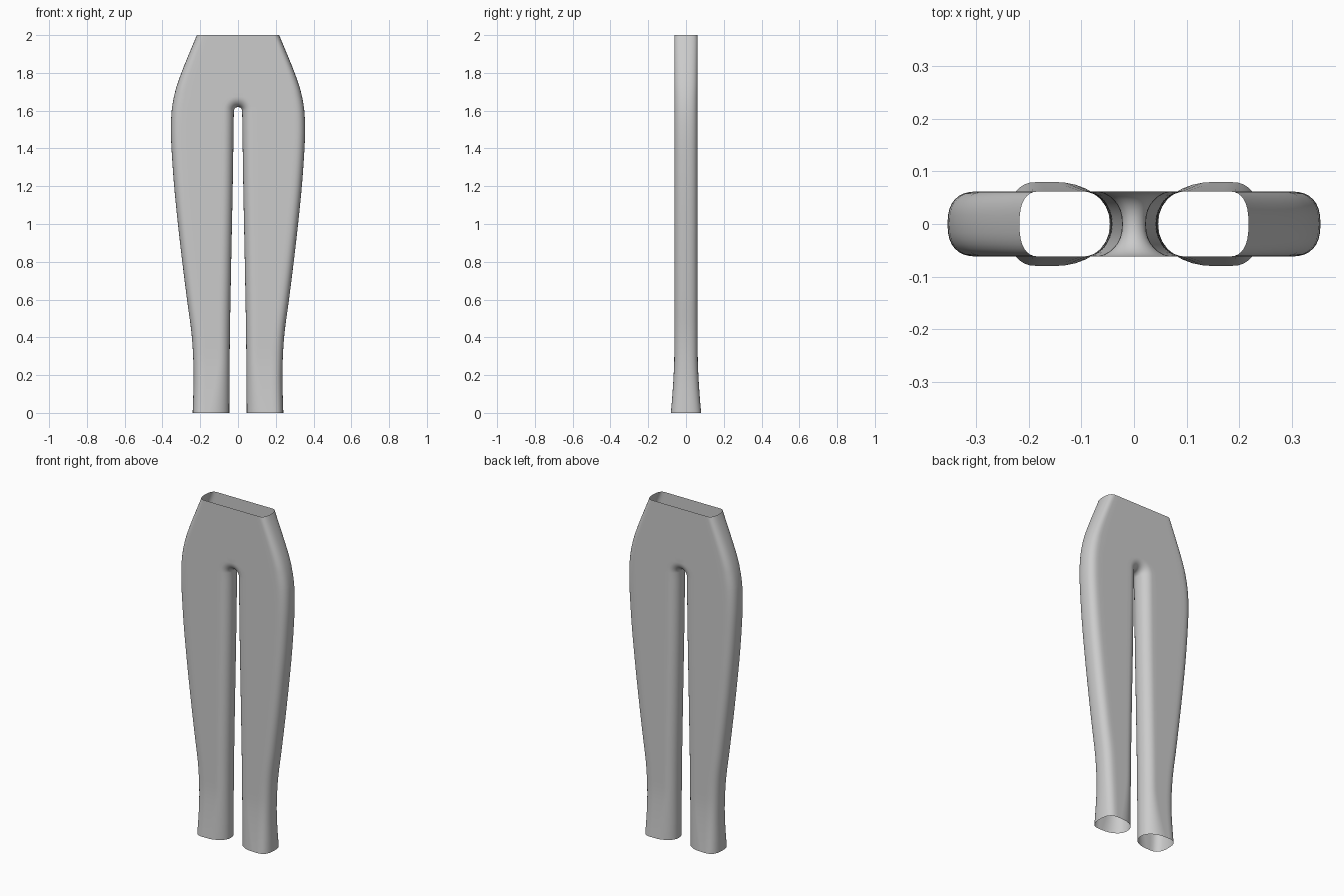
import bpy, bmesh, math

if "Cube" in bpy.data.objects:
    bpy.data.objects.remove(bpy.data.objects["Cube"], do_unlink=True)

# (height, half width) along the outer seam and the inner leg seam
OUTER = [(0, .24), (.2, .235), (.4, .244), (.6, .27), (.8, .295), (1, .318), (1.2, .338),
         (1.4, .352), (1.5, .355), (1.6, .351), (1.7, .333), (1.8, .3), (2, .218)]
INNER = [(0, .046), (.4, .043), (.8, .036), (1.2, .028), (1.6, .022)]
CROTCH_Z, ARCH = 1.597, .022
HALF_DEPTH = .062
CORNER, FLAT = 8, 8


def curve(points, z):
    """Smooth interpolation through the points."""
    last = len(points) - 1
    i = max(k for k in range(last) if points[k][0] <= z or k == 0)

    def slope(k):
        a, b = points[max(k - 1, 0)], points[min(k + 1, last)]
        return (b[1] - a[1]) / (b[0] - a[0])

    (z0, x0), (z1, x1) = points[i], points[i + 1]
    h = z1 - z0
    t = (z - z0) / h
    return ((1 + 2 * t) * (1 - t) ** 2 * x0 + t * (1 - t) ** 2 * h * slope(i)
            + t * t * (3 - 2 * t) * x1 + t * t * (t - 1) * h * slope(i + 1))


def row(inner, direction, outer_z, closed):
    """Points from the inner seam, over the front panel, to the outer seam."""
    z = inner[1]
    flare = max(0, 1 - z / .3) ** 1.5
    depth = HALF_DEPTH + .018 * flare
    round_in = .055 + .05 * flare
    round_out = .058 - .02 * max(0, (z - 1.6) / .4)
    outer_x = curve(OUTER, outer_z)
    points = []
    start = inner
    if closed:
        for k in range(CORNER):
            a = math.pi / 2 * k / CORNER
            d = round_in * (1 - math.cos(a))
            points.append((inner[0] + direction[0] * d, -depth * math.sin(a) ** .9,
                           inner[1] + direction[1] * d))
        start = (inner[0] + direction[0] * round_in, inner[1] + direction[1] * round_in)
    end_x = outer_x - round_out
    for k in range(FLAT):
        t = k / FLAT
        points.append((start[0] + (end_x - start[0]) * t, -depth,
                       start[1] + (outer_z - start[1]) * t))
    for k in range(CORNER + 1):
        a = math.pi / 2 * k / CORNER
        points.append((end_x + round_out * math.sin(a) ** .8,
                       -depth * max(0, math.cos(a)) ** .8, outer_z))
    return points


# Rows up the leg, round the crotch arch, then up the hips
rows = []
for i in range(41):
    z = CROTCH_Z * i / 41
    rows.append(row((curve(INNER, z), z), (1, 0), z, True))
for i in range(9):
    a = math.pi / 2 * i / 8
    c, s = math.cos(a), math.sin(a)
    rows.append(row((ARCH * c if i < 8 else 0, CROTCH_Z + ARCH * s),
                    (c if i < 8 else 0, s), CROTCH_Z + .08 * i / 8, True))
base = CROTCH_Z + .08
for i in range(1, 13):
    z = base + (2 - base) * i / 12
    rows.append(row((0, z), (1, 0), z, False))

# Front quarter of the garment
bm = bmesh.new()
grid = []
for points in rows:
    verts = [bm.verts.new(p) for p in points]
    grid.append([None] * (CORNER * 2 + FLAT + 1 - len(verts)) + verts)
for low, high in zip(grid, grid[1:]):
    for k in range(len(low) - 1):
        quad = (low[k], low[k + 1], high[k + 1], high[k])
        if None not in quad:
            bm.faces.new(quad)

# Mirror to the back, then to the other leg
for axis in "YX":
    bmesh.ops.mirror(bm, geom=bm.verts[:] + bm.edges[:] + bm.faces[:],
                     axis=axis, merge_dist=.0002)
bmesh.ops.remove_doubles(bm, verts=bm.verts[:], dist=.0002)
bmesh.ops.recalc_face_normals(bm, faces=bm.faces[:])

mesh = bpy.data.meshes.new("trousers")
bm.to_mesh(mesh)
bm.free()
trousers = bpy.data.objects.new("trousers", mesh)
bpy.context.collection.objects.link(trousers)

# Plain grey cloth
cloth = bpy.data.materials.new("grey_cloth")
cloth.use_nodes = True
cloth.diffuse_color = (.6, .6, .6, 1)
cloth.node_tree.nodes["Principled BSDF"].inputs["Base Color"].default_value = (.6, .6, .6, 1)
mesh.materials.append(cloth)

bpy.context.view_layer.objects.active = trousers
trousers.select_set(True)
bpy.ops.object.shade_smooth_by_angle(angle=math.radians(60))
